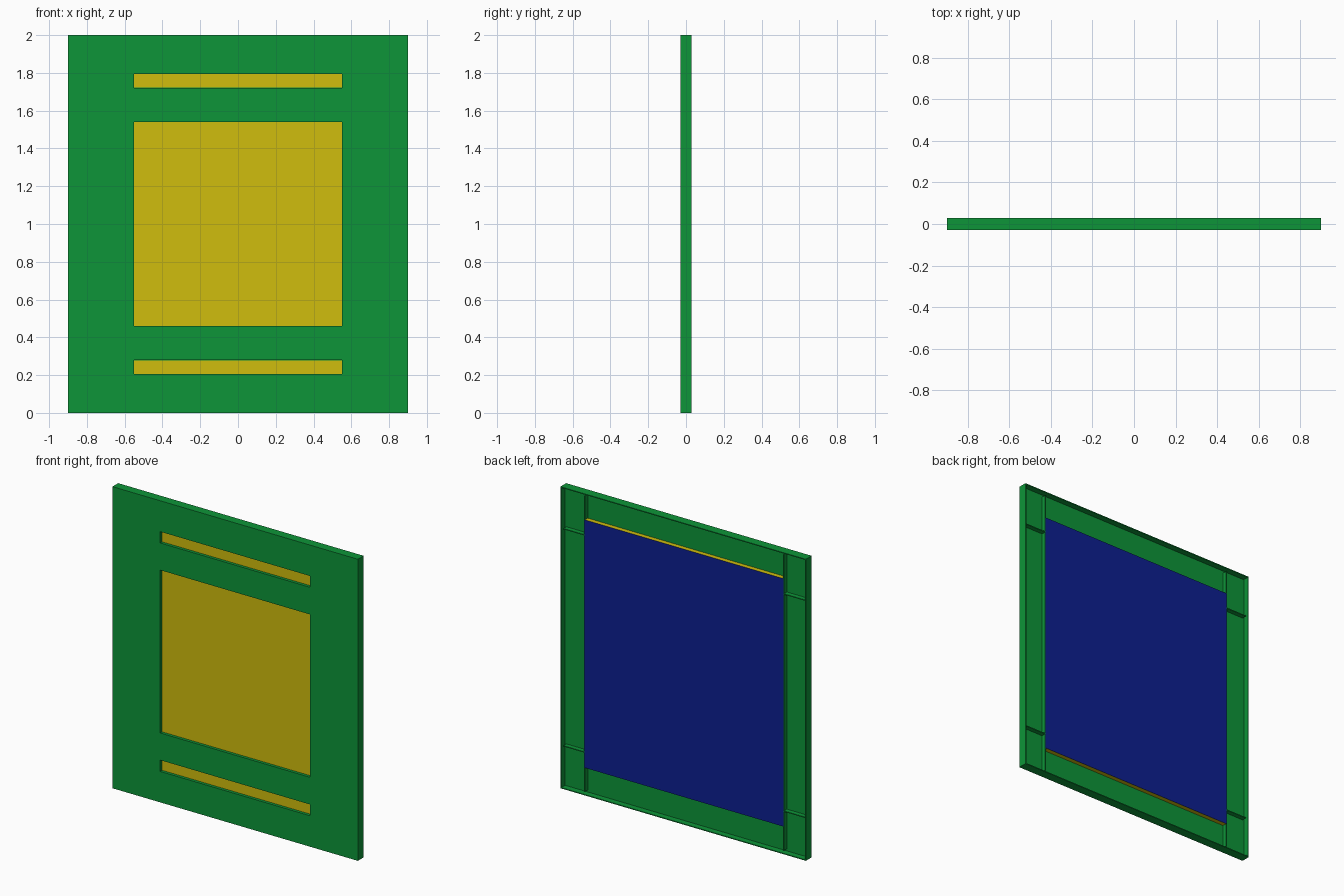
import bpy, bmesh

if "Cube" in bpy.data.objects:
    bpy.data.objects.remove(bpy.data.objects["Cube"])


def material(name, rgb):
    m = bpy.data.materials.new(name)
    m.diffuse_color = (*rgb, 1)
    m.use_nodes = True
    m.node_tree.nodes["Principled BSDF"].inputs["Base Color"].default_value = m.diffuse_color
    return m


GREEN = material("green", (0.004, 0.30, 0.04))
YELLOW = material("yellow", (0.63, 0.51, 0.004))
BLUE = material("blue", (0.004, 0.014, 0.28))


def finish(name, bm, mat):
    bmesh.ops.recalc_face_normals(bm, faces=bm.faces)
    me = bpy.data.meshes.new(name)
    bm.to_mesh(me)
    bm.free()
    me.materials.append(mat)
    ob = bpy.data.objects.new(name, me)
    bpy.context.collection.objects.link(ob)
    return ob


def box(name, x, y, z, mat):
    """Box from (min, max) pairs."""
    bm = bmesh.new()
    for v in bmesh.ops.create_cube(bm, size=1)["verts"]:
        v.co = [lo + (c + 0.5) * (hi - lo) for c, (lo, hi) in zip(v.co, (x, y, z))]
    return finish(name, bm, mat)


W, H = 0.9, 2.0
FRONT, FACE_BACK, PANEL_BACK, BACK = -0.03, -0.01, 0.02, 0.03
RIM = 0.006

# Front plate: grid of cells with the three window cells left open
xs = [-W, -0.55, 0.55, W]
zs = [0, 0.205, 0.28, 0.46, 1.54, 1.72, 1.795, H]
bm = bmesh.new()
grid = [[bm.verts.new((x, FRONT, z)) for z in zs] for x in xs]
for i in range(len(xs) - 1):
    for j in range(len(zs) - 1):
        if not (i == 1 and j % 2 == 1):
            bm.faces.new((grid[i][j], grid[i + 1][j],
                          grid[i + 1][j + 1], grid[i][j + 1]))
ext = bmesh.ops.extrude_face_region(bm, geom=bm.faces[:], use_keep_orig=True)
for g in ext["geom"]:
    if isinstance(g, bmesh.types.BMVert):
        g.co.y = FACE_BACK
finish("front_plate", bm, GREEN)

# Rim round the open back
depth = (FACE_BACK, BACK)
box("rim_left", (-W, -W + RIM), depth, (0, H), GREEN)
box("rim_right", (W - RIM, W), depth, (0, H), GREEN)
box("rim_bottom", (-W + RIM, W - RIM), depth, (0, RIM), GREEN)
box("rim_top", (-W + RIM, W - RIM), depth, (H - RIM, H), GREEN)

# Stiffening ribs on the back
t = 0.003
rib_depth = (FACE_BACK, PANEL_BACK)
for side, x in (("left", -0.73), ("right", 0.73)):
    box("rib_" + side, (x - t, x + t), rib_depth, (0.02, H - 0.02), GREEN)
for side, z in (("lower", 0.28), ("upper", 1.72)):
    box("rib_" + side, (-0.885, 0.885), rib_depth, (z - t, z + t), GREEN)

# Inset panel: yellow body seen through the windows, blue backing sheet
box("panel", (-0.73, 0.73), (FACE_BACK, PANEL_BACK), (0.178, 1.822), YELLOW)
box("panel_backing", (-0.73, 0.73), (PANEL_BACK, PANEL_BACK + 0.001), (0.178, 1.822), BLUE)
